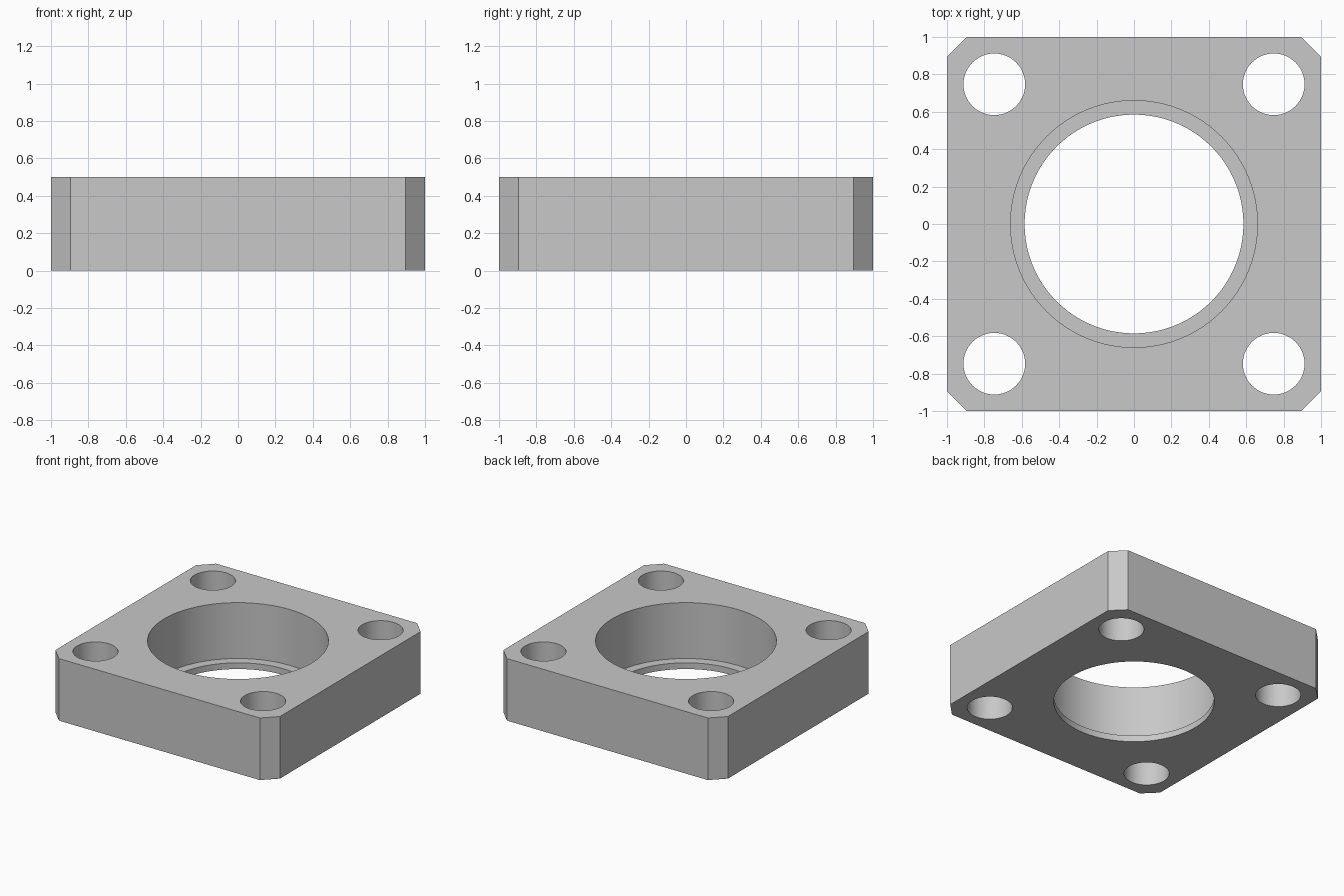
import bpy
import bmesh
from math import radians

cube = bpy.data.objects.get("Cube")
if cube:
    bpy.data.objects.remove(cube, do_unlink=True)

HEIGHT = 0.5
CHAMFER = 0.105
HOLE_OFFSET = 0.747
LIP = 0.05

# Plain grey metal
metal = bpy.data.materials.new("grey_metal")
metal.use_nodes = True
GREY = (0.58, 0.58, 0.58, 1)
metal.diffuse_color = GREY
metal.node_tree.nodes["Principled BSDF"].inputs["Base Color"].default_value = GREY

# Square plate with chamfered corners
bm = bmesh.new()
bmesh.ops.create_cube(bm, size=1)
bmesh.ops.scale(bm, vec=(2, 2, HEIGHT), verts=bm.verts)
bmesh.ops.translate(bm, vec=(0, 0, HEIGHT / 2), verts=bm.verts)
corners = [e for e in bm.edges if abs(e.verts[0].co.z - e.verts[1].co.z) > 0.1]
bmesh.ops.bevel(bm, geom=corners, offset=CHAMFER, segments=1, affect='EDGES')
mesh = bpy.data.meshes.new("flange_plate")
bm.to_mesh(mesh)
bm.free()
mesh.materials.append(metal)
plate = bpy.data.objects.new("flange_plate", mesh)
bpy.context.collection.objects.link(plate)


def drill(name, radius, x, y, bottom, top, sides):
    """Cut a vertical round hole through the plate between two heights."""
    bpy.ops.mesh.primitive_cylinder_add(
        vertices=sides, radius=radius, depth=top - bottom,
        location=(x, y, (top + bottom) / 2))
    cutter = bpy.context.object
    cutter.name = name
    cutter.hide_render = True
    cutter.data.materials.append(metal)
    mod = plate.modifiers.new(name, 'BOOLEAN')
    mod.operation = 'DIFFERENCE'
    mod.solver = 'EXACT'
    mod.object = cutter
    bpy.ops.object.select_all(action='DESELECT')
    plate.select_set(True)
    bpy.context.view_layer.objects.active = plate
    bpy.ops.object.modifier_apply(modifier=name)
    bpy.data.objects.remove(cutter, do_unlink=True)


# Central bore, leaving a thin retaining lip at the bottom
drill("bore_cutter", 0.66, 0, 0, LIP, HEIGHT + 0.1, 96)
drill("lip_cutter", 0.585, 0, 0, -0.1, HEIGHT + 0.1, 96)

# Four bolt holes
for sx in (-1, 1):
    for sy in (-1, 1):
        drill("bolt_hole_cutter", 0.165, sx * HOLE_OFFSET, sy * HOLE_OFFSET,
              -0.1, HEIGHT + 0.1, 48)

# Smooth hole walls, crisp edges
bpy.ops.object.shade_smooth_by_angle(angle=radians(30))
